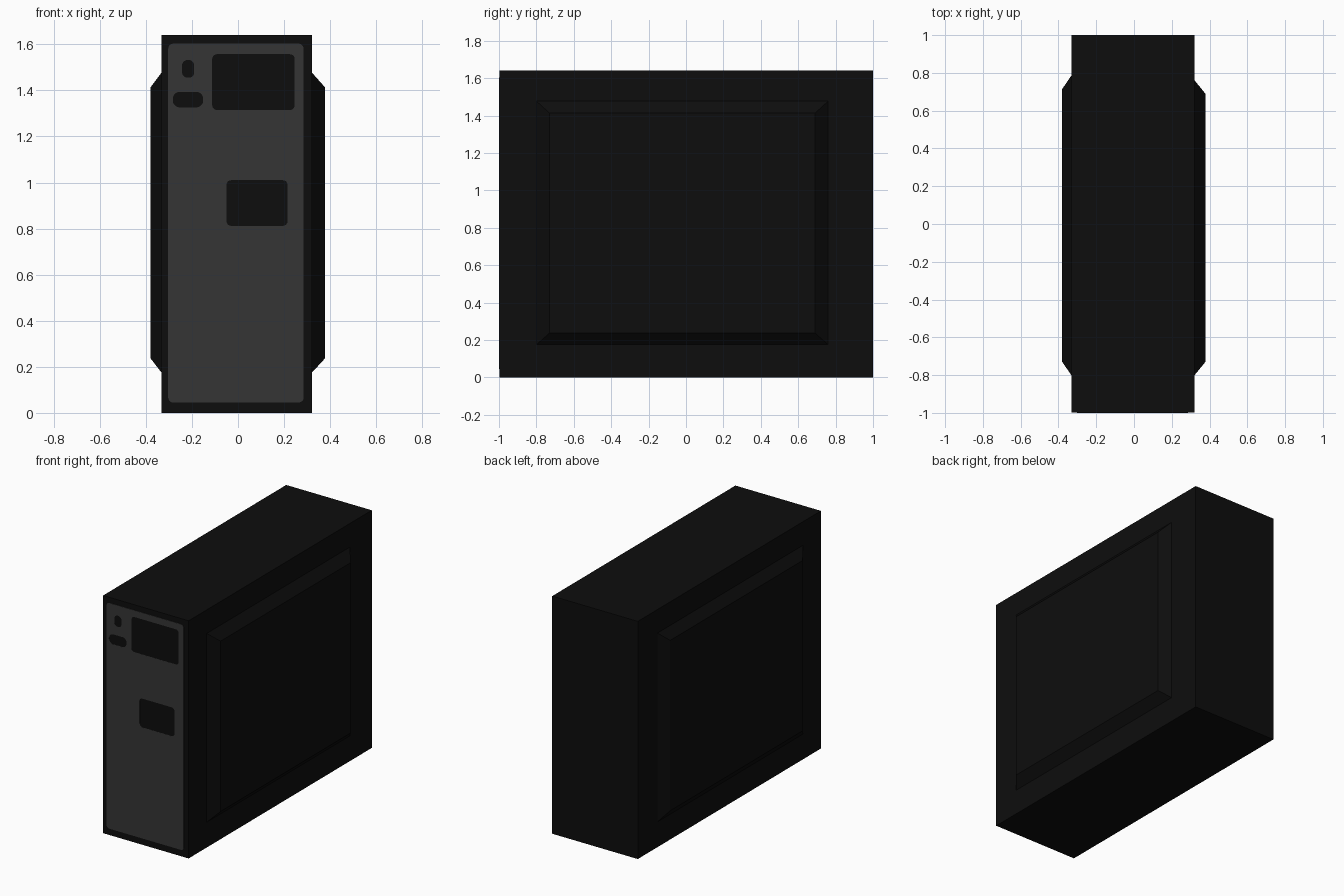
import bpy, bmesh, math

if "Cube" in bpy.data.objects:
    bpy.data.objects.remove(bpy.data.objects["Cube"])

def material(name, rgb):
    m = bpy.data.materials.new(name)
    m.diffuse_color = (*rgb, 1)
    m.use_nodes = True
    m.node_tree.nodes["Principled BSDF"].inputs["Base Color"].default_value = m.diffuse_color
    return m

black = material("case black", (0.004, 0.004, 0.004))
grey = material("front grey", (0.036, 0.036, 0.036))

def add_mesh(name, mesh, mat):
    mesh.materials.clear()
    mesh.materials.append(mat)
    ob = bpy.data.objects.new(name, mesh)
    bpy.context.collection.objects.link(ob)
    return ob

# Tower case: a box whose two side walls are inset and pressed outward
X0, X1, FRONT, BACK, TOP = -0.332, 0.321, -0.997, 1.0, 1.64
bm = bmesh.new()
bmesh.ops.create_cube(bm, size=1)
for v in bm.verts:
    v.co = (X1 if v.co.x > 0 else X0, BACK if v.co.y > 0 else FRONT, TOP if v.co.z > 0 else 0)

def fit(face, x, y0, y1, z0, z1):
    c = face.calc_center_median()
    for v in face.verts:
        v.co = (x, y1 if v.co.y > c.y else y0, z1 if v.co.z > c.z else z0)

bm.normal_update()
sides = [f for f in bm.faces if abs(f.normal.x) > 0.9]
for face in sides:
    right = face.normal.x > 0
    wall, bulge, rear = (X1, 0.378, 0.76) if right else (X0, -0.38, 0.785)
    bmesh.ops.inset_region(bm, faces=[face], thickness=0.1)
    fit(face, wall, -0.80, rear, 0.175, 1.477)
    bmesh.ops.inset_region(bm, faces=[face], thickness=0.05)
    fit(face, bulge, -0.73, rear - 0.07, 0.237, 1.413)
bmesh.ops.recalc_face_normals(bm, faces=bm.faces)
me = bpy.data.meshes.new("tower_case")
bm.to_mesh(me)
bm.free()
add_mesh("tower_case", me, black)

# Front plates: rounded rectangles as filled curves, inner outlines become openings
def outline(x0, x1, z0, z1, r, n=5):
    pts = []
    for k, (cx, cz) in enumerate([(x1-r, z1-r), (x0+r, z1-r), (x0+r, z0+r), (x1-r, z0+r)]):
        for i in range(n + 1):
            a = math.pi / 2 * (k + i / n)
            pts.append((cx + r * math.cos(a), cz + r * math.sin(a)))
    return pts

def plate(name, outlines, mat, y_front, y_back):
    cu = bpy.data.curves.new(name, 'CURVE')
    cu.dimensions = '2D'
    cu.fill_mode = 'BOTH'
    cu.extrude = (y_back - y_front) / 2
    for pts in outlines:
        sp = cu.splines.new('POLY')
        sp.points.add(len(pts) - 1)
        for p, (x, z) in zip(sp.points, pts):
            p.co = (x, z, 0, 1)
        sp.use_cyclic_u = True
    tmp = bpy.data.objects.new(name + "_curve", cu)
    bpy.context.collection.objects.link(tmp)
    dg = bpy.context.evaluated_depsgraph_get()
    mesh = bpy.data.meshes.new_from_object(tmp.evaluated_get(dg))
    bpy.data.objects.remove(tmp)
    ob = add_mesh(name, mesh, mat)
    ob.rotation_euler.x = math.pi / 2
    ob.location.y = (y_front + y_back) / 2

details = {
    "drive_bay": outline(-0.112, 0.246, 1.315, 1.557, 0.02),
    "card_slot": outline(-0.05, 0.215, 0.812, 1.01, 0.02),
    "power_button": outline(-0.243, -0.19, 1.455, 1.532, 0.024),
    "port_cover": outline(-0.283, -0.151, 1.326, 1.394, 0.03),
}
plate("front_panel", [outline(-0.303, 0.285, 0.045, 1.603, 0.022)] + list(details.values()),
      grey, -1.0, FRONT)
# Black inserts filling the openings
for name, pts in details.items():
    plate(name, [pts], black, -0.9995, FRONT)
